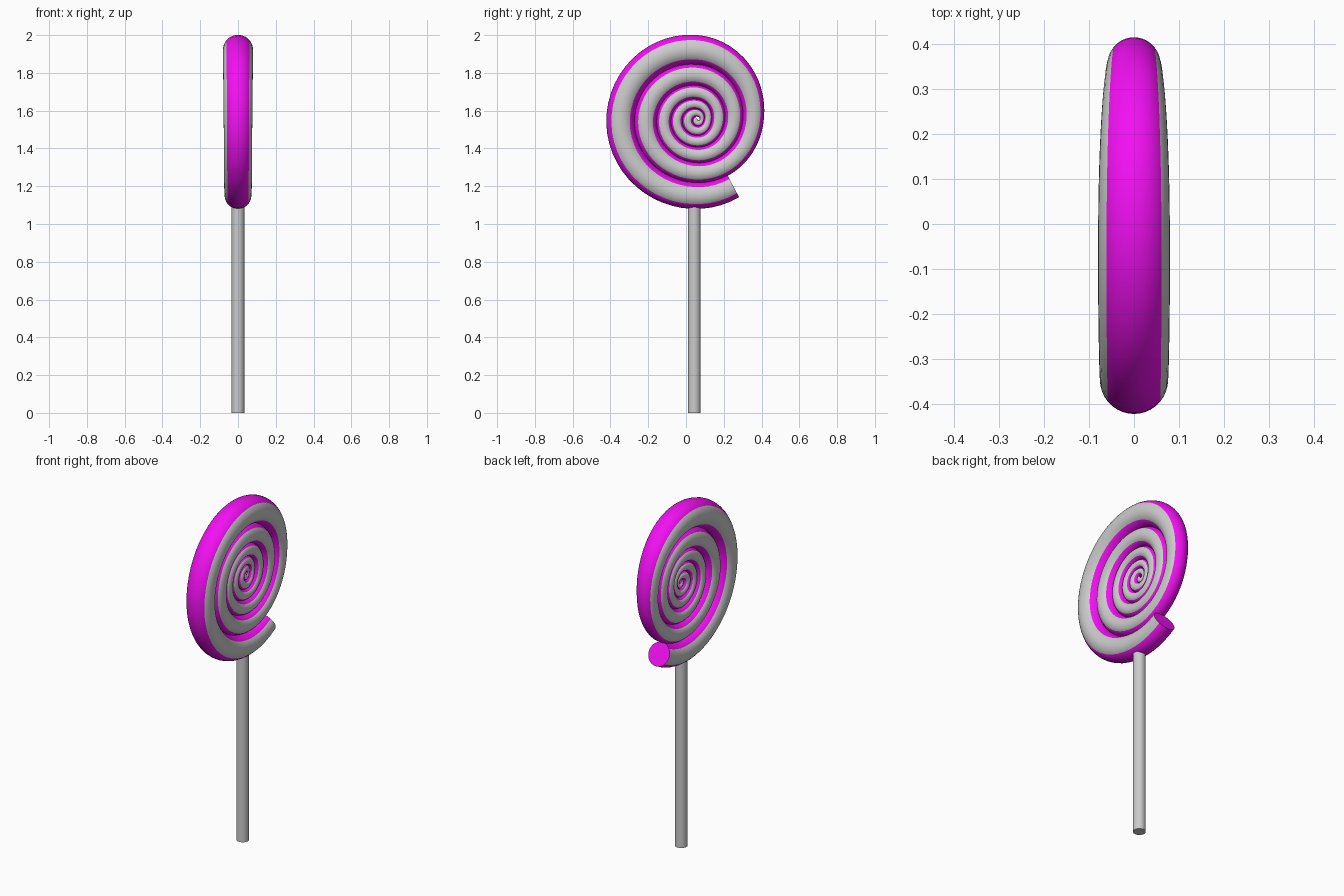
import bpy, bmesh, math

if "Cube" in bpy.data.objects:
    bpy.data.objects.remove(bpy.data.objects["Cube"])

CY, CZ = 0.065, 1.55          # eye of the spiral in the YZ plane
# outer edge radius every quarter turn: right, top, left, bottom
EDGE = [0.0, 0.0, 0.0, 0.0,
        0.006, 0.018, 0.03, 0.033,
        0.031, 0.058, 0.085, 0.083,
        0.073, 0.11, 0.145, 0.145,
        0.143, 0.185, 0.222, 0.228,
        0.238, 0.297, 0.34, 0.334,
        0.347, 0.45, 0.487, 0.47, 0.445, 0.44]
SIDES = 36
STEPS = 14                     # rings per quarter turn
START, END = 5.5, 27.31        # in quarter turns


def edge(q):
    """Smooth interpolation of the edge radius."""
    i = int(q)
    t = q - i
    a, b, c, d = (EDGE[max(i + k, 0)] for k in (-1, 0, 1, 2))
    return 0.5 * (2 * b + (c - a) * t + (2 * a - 5 * b + 4 * c - d) * t * t
                  + (3 * b - a - 3 * c + d) * t ** 3)


def finish(bm, name):
    bmesh.ops.recalc_face_normals(bm, faces=bm.faces)
    me = bpy.data.meshes.new(name)
    bm.to_mesh(me)
    bm.free()
    ob = bpy.data.objects.new(name, me)
    bpy.context.collection.objects.link(ob)
    bpy.ops.object.select_all(action='DESELECT')
    ob.select_set(True)
    bpy.context.view_layer.objects.active = ob
    bpy.ops.object.shade_smooth_by_angle(angle=math.radians(40))
    return ob


# Candy spiral: tapered tube, four stripes running along it
bm = bmesh.new()
rings = []
count = round((END - START) * STEPS)
for n in range(count + 1):
    q = START + (END - START) * n / count
    outer, inner = edge(q), edge(q - 4)
    mid = (outer + inner) / 2
    rad = (outer - inner) / 2 * 1.03
    mid = outer - rad
    ang = q * math.pi / 2
    ring = []
    for s in range(SIDES):
        phi = 2 * math.pi * s / SIDES
        r = mid + rad * math.cos(phi)
        ring.append(bm.verts.new((rad * math.sin(phi),
                                  CY + r * math.cos(ang),
                                  CZ + r * math.sin(ang))))
    rings.append(ring)
for a, b in zip(rings, rings[1:]):
    for s in range(SIDES):
        t = (s + 1) % SIDES
        f = bm.faces.new((a[s], a[t], b[t], b[s]))
        half = (s + 0.5) % (SIDES / 2)
        f.material_index = int(half < 5 or half > SIDES / 2 - 5)
for cap in (rings[0], rings[-1]):
    bm.faces.new(cap).material_index = 1
candy = finish(bm, "candy_spiral")
pink = bpy.data.materials.new("magenta")
pink.diffuse_color = (0.9, 0.005, 0.9, 1)
pink.use_nodes = True
pink.node_tree.nodes["Principled BSDF"].inputs["Base Color"].default_value = pink.diffuse_color
candy.data.materials.append(None)
candy.data.materials.append(pink)

# Stick
bm = bmesh.new()
bmesh.ops.create_cone(bm, cap_ends=True, segments=32,
                      radius1=0.034, radius2=0.034, depth=1.15)
bmesh.ops.translate(bm, verts=bm.verts, vec=(0, 0.044, 0.575))
finish(bm, "stick")
